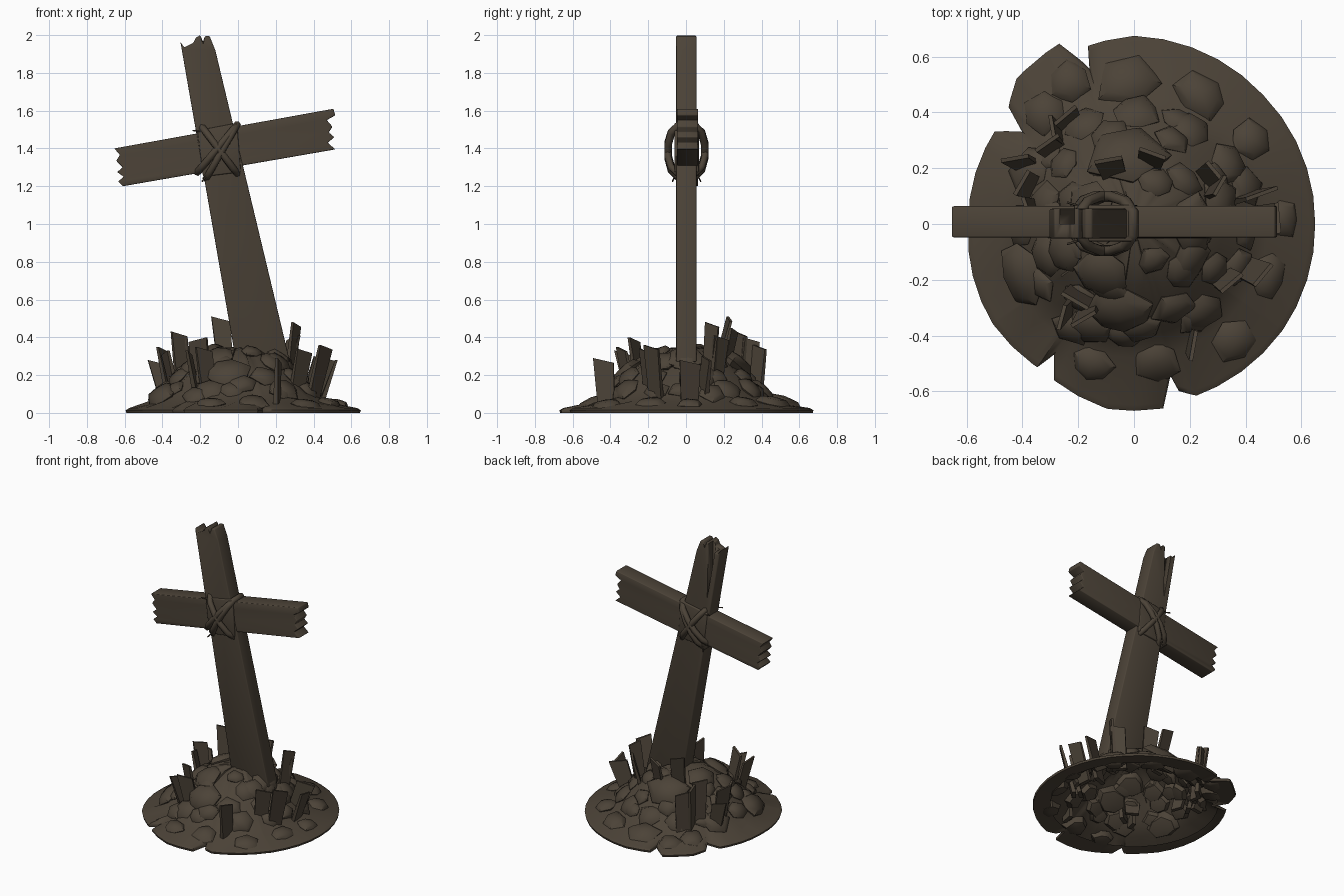
import bpy, bmesh, math, random
from mathutils import Vector, Matrix

if "Cube" in bpy.data.objects:
    bpy.data.objects.remove(bpy.data.objects["Cube"])

random.seed(4)
wood = bpy.data.materials.new("weathered dark brown")
wood.diffuse_color = (0.072, 0.056, 0.039, 1)
wood.use_nodes = True
wood.node_tree.nodes["Principled BSDF"].inputs["Base Color"].default_value = wood.diffuse_color


def finish(name, bm, angle=35):
    """Turn a bmesh into a named object, smooth except at sharp edges."""
    bmesh.ops.recalc_face_normals(bm, faces=bm.faces)
    me = bpy.data.meshes.new(name)
    bm.to_mesh(me)
    bm.free()
    me.materials.append(wood)
    for p in me.polygons:
        p.use_smooth = True
    me.set_sharp_from_angle(angle=math.radians(angle))
    ob = bpy.data.objects.new(name, me)
    bpy.context.collection.objects.link(ob)
    return ob


def slab(name, outline, y0, y1, bevel=0.0):
    """Extrude an (x, z) outline from y0 to y1."""
    bm = bmesh.new()
    f = bm.faces.new([bm.verts.new((x, y0, z)) for x, z in outline])
    ext = bmesh.ops.extrude_face_region(bm, geom=[f])["geom"]
    bmesh.ops.translate(bm, vec=(0, y1 - y0, 0),
                        verts=[v for v in ext if isinstance(v, bmesh.types.BMVert)])
    ob = finish(name, bm, 100 if bevel else 35)
    if bevel:
        m = ob.modifiers.new("worn edges", 'BEVEL')
        m.width, m.segments = bevel, 2
    return ob


# leaning post with a broken top and a crack down the back
post = slab("post", [(-0.01, 0.27), (0.275, 0.27), (-0.12, 1.92), (-0.15, 1.995), (-0.175, 1.995),
                     (-0.185, 1.965), (-0.2, 2.0), (-0.225, 1.985), (-0.235, 1.96),
                     (-0.285, 1.935), (-0.305, 1.965)], -0.052, 0.055, 0.008)
crack = slab("crack_cutter", [(-0.285, 2.05), (-0.215, 2.05), (-0.205, 1.6)], 0.0, 0.1)
crack.hide_render = True
crack.hide_set(True)
cut = post.modifiers.new("crack", 'BOOLEAN')
cut.object, cut.operation, cut.solver = crack, 'DIFFERENCE', 'EXACT'

# tilted crossbar with splintered ends
slab("crossbar", [(-0.61, 1.2), (0.515, 1.395), (0.475, 1.43), (0.51, 1.46), (0.48, 1.485),
                  (0.5, 1.515), (0.47, 1.55), (0.515, 1.575), (0.505, 1.61), (-0.655, 1.4),
                  (-0.625, 1.365), (-0.645, 1.335), (-0.61, 1.3), (-0.64, 1.275),
                  (-0.605, 1.25), (-0.635, 1.225)], -0.048, 0.064, 0.005)

# binding around the joint: flat wrap and crossed rope loops
slab("joint_wrap", [(-0.185, 1.25), (0.015, 1.275), (-0.005, 1.535), (-0.215, 1.495)],
     -0.062, 0.068, 0.006)


def rope(name, pts, radius, cyclic=True):
    cu = bpy.data.curves.new(name, 'CURVE')
    cu.dimensions = '3D'
    cu.bevel_depth, cu.bevel_resolution, cu.use_fill_caps = radius, 1, True
    sp = cu.splines.new('POLY')
    sp.points.add(len(pts) - 1)
    for p, c in zip(sp.points, pts):
        p.co = (*c, 1)
    sp.use_cyclic_u = cyclic
    cu.materials.append(wood)
    ob = bpy.data.objects.new(name, cu)
    bpy.context.collection.objects.link(ob)
    bpy.ops.object.select_all(action='DESELECT')
    ob.select_set(True)
    bpy.context.view_layer.objects.active = ob
    bpy.ops.object.convert(target='MESH')


centre = Vector((-0.097, 0.002, 1.389))
for deg, half, shift in [(50, 0.165, 0.016), (60, 0.165, -0.012), (127, 0.16, 0.0)]:
    a = math.radians(deg)
    u = Vector((math.cos(a), 0, math.sin(a)))
    n = Vector((-u.z, 0, u.x)) * shift
    loop = [centre + n + u * half * su + Vector((0, y, 0)) for su, y in
            [(1, -0.04), (0.7, -0.08), (0.25, -0.097), (-0.25, -0.097), (-0.7, -0.08), (-1, -0.04),
             (-1, 0.04), (-0.7, 0.08), (-0.25, 0.097), (0.25, 0.097), (0.7, 0.08), (1, 0.04)]]
    rope("rope_loop", loop, 0.02)
for x, z, dx, dz in [(-0.2, 1.49, -0.04, 0.005), (-0.17, 1.25, -0.02, -0.025)]:
    for y in (-0.06, 0.065):
        rope("rope_end", [(x, y, z), (x + dx, y * 1.2, z + dz)], 0.004, False)

# earth mound: open underneath, with a broken-edged skirt
EDGE = [(0, .65), (45, .655), (90, .675), (104.5, .66), (106, .58), (112.5, .70), (129, .67),
        (137, .615), (140.5, .52), (146.5, .60), (180, .595), (215, .62), (236, .62), (238.5, .55),
        (243, .63), (262, .67), (279, .67), (283.5, .56), (285, .62), (290, .655), (325, .655), (360, .65)]
DOME = [(0, .35), (.12, .335), (.22, .28), (.32, .2), (.4, .12), (.48, .055), (.6, .028), (.8, .02)]


def interp(table, t):
    for (a, va), (b, vb) in zip(table, table[1:]):
        if t <= b:
            return va + (vb - va) * (t - a) / (b - a)
    return table[-1][1]


def ground(x, y):
    return interp(DOME, math.hypot(x, y))


angles = sorted({a for a, _ in EDGE[:-1]} | {k * 9 for k in range(40)})
bm = bmesh.new()
rings = []
for d in angles:
    a, r = math.radians(d), interp(EDGE, d)
    prof = [(min(0.54, r - .02), 0.012), (r - 0.02, 0.002), (r - .004, 0.0), (r, 0.014), (r - 0.02, 0.026)]
    prof += [(q, z + random.uniform(-.008, .008)) for q, z in reversed(DOME[1:6])]
    rings.append([bm.verts.new((q * math.cos(a), q * math.sin(a), z)) for q, z in prof])
top = bm.verts.new((0, 0, 0.35))
for A, B in zip(rings, rings[1:] + rings[:1]):
    for k in range(len(A) - 1):
        bm.faces.new((A[k], B[k], B[k + 1], A[k + 1]))
    bm.faces.new((A[-1], B[-1], top))
finish("earth_mound", bm, 50)

# stones bedded in the mound: x, y, radius
STONES = [(-.23, .51, .085), (-.02, .51, .115), (.24, .46, .105), (.42, .3, .09), (-.32, .4, .09),
          (.2, .34, .085), (-.03, .25, .16), (-.37, .2, .1), (.08, .15, .07), (-.4, -.18, .12),
          (.07, -.13, .07), (-.05, -.31, .13), (-.23, -.37, .08), (.03, -.37, .085),
          (.23, -.33, .08), (.36, -.42, .08), (.48, -.19, .08), (-.15, -.5, .08),
          (.08, -.49, .09), (.53, .02, .075), (.31, .09, .09), (.4, .14, .08), (.2, .0, .12),
          (-.16, .05, .11), (-.25, -.1, .09), (-.3, .02, .08), (.2, -.12, .09), (-.12, -.17, .1)]
# smaller rubble filling the slope between them
for ring_r, count in ((.24, 7), (.33, 11), (.4, 12)):
    for k in range(count):
        a = (k + random.uniform(-.25, .25)) * math.tau / count
        STONES.append((ring_r * math.cos(a), ring_r * math.sin(a), random.uniform(.065, .09)))


def dome_matrix(x, y):
    e = 0.05
    n = Vector((ground(x - e, y) - ground(x + e, y), ground(x, y - e) - ground(x, y + e), 2 * e))
    return Matrix.Translation((x, y, ground(x, y))) @ n.to_track_quat('Z', 'Y').to_matrix().to_4x4()


bm = bmesh.new()
for x, y, r in STONES:
    n = random.choice((5, 6, 6, 7))
    phase, sq = random.uniform(0, 6), random.uniform(0.75, 1)
    m = dome_matrix(x, y)
    rad = [r * random.uniform(0.8, 1.12) for _ in range(n)]
    # low side, shoulder and domed top of each stone
    layers = []
    for s, h in ((0.75, -0.4 * r), (1, 0.03 * r), (0.72, 0.3 * r)):
        ring = []
        for k, q in enumerate(rad):
            a = phase + k * math.tau / n
            p = m @ Vector((q * s * math.cos(a), q * s * sq * math.sin(a), h))
            p.z = max(p.z, 0.006)
            ring.append(bm.verts.new(p))
        layers.append(ring)
    for A, B in zip(layers, layers[1:]):
        for k in range(n):
            j = (k + 1) % n
            bm.faces.new((A[k], A[j], B[j], B[k]))
    for ring, h in ((layers[0], -0.5), (layers[-1], 0.38)):
        tip = m @ Vector((0, 0, h * r))
        tip.z = max(tip.z, 0.004)
        c = bm.verts.new(tip)
        for k in range(n):
            bm.faces.new((ring[k], ring[(k + 1) % n], c))
finish("mound_stones", bm, 50)

# tilted slivers of slate: x, y, top height, yaw, width, lean
SHARDS = [(-.08, .2, .51, 10, .1, .08), (.29, .13, .48, 60, .08, .05), (-.3, .28, .43, 35, .1, .04),
          (-.24, .38, .36, 40, .1, .03), (-.38, .14, .35, 60, .1, .06), (-.36, .05, .33, 110, .09, .06),
          (.43, -.17, .36, 50, .1, .09), (.48, .02, .28, 95, .11, .09), (.33, -.2, .34, 40, .1, .06),
          (.21, -.43, .29, 80, .11, .02), (-.2, -.26, .4, 150, .11, .05), (-.17, -.32, .35, 30, .1, .06),
          (-.24, -.31, .33, 75, .09, .08), (.27, .17, .41, 130, .1, .07), (.42, .1, .3, 20, .12, .1),
          (.06, .23, .45, 160, .1, .06), (-.4, .22, .28, 10, .1, .08), (-.28, .33, .4, 100, .09, .05)]
bm = bmesh.new()
for x, y, zt, yaw, w, lean in SHARDS:
    zb = max(0.01, ground(x, y) - 0.08)
    h = zt - zb
    out = Vector((x, y, 0)).normalized() * lean
    rot = Matrix.Rotation(math.radians(yaw), 3, 'Z')
    vs = []
    for t, s in ((0, 0.8), (1, 1)):
        for sx, sy in ((-1, -1), (1, -1), (1, 1), (-1, 1)):
            thick = 0.014 if t == 0 else 0.007
            p = rot @ Vector((sx * w / 2 * s, sy * thick, 0))
            drop = 0.025 if t and sx > 0 else 0
            vs.append(bm.verts.new(p + Vector((x, y, zb + h * t - drop)) + out * (t - 0.6)))
    for f in ((0, 1, 2, 3), (4, 5, 6, 7), (0, 1, 5, 4), (1, 2, 6, 5), (2, 3, 7, 6), (3, 0, 4, 7)):
        bm.faces.new([vs[k] for k in f])
finish("slate_shards", bm)
